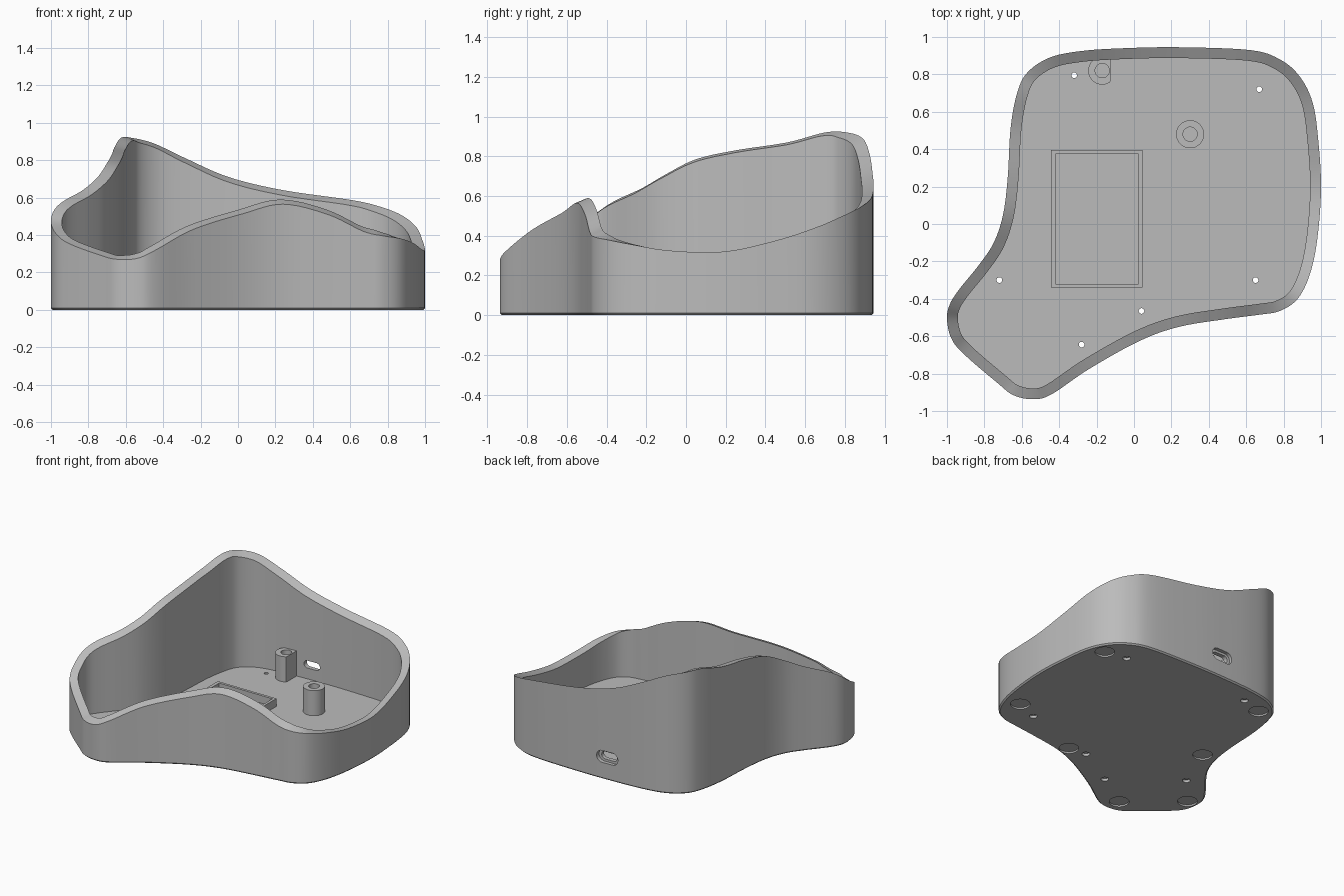
import bpy, bmesh
from math import cos, sin, pi
from mathutils import Vector

if "Cube" in bpy.data.objects:
    bpy.data.objects.remove(bpy.data.objects["Cube"])

WALL = 0.058
FLOOR = 0.06
STEPS = 6

grey = bpy.data.materials.new("plain grey")
grey.use_nodes = True
colour = (0.5, 0.5, 0.5, 1)
grey.diffuse_color = colour
grey.node_tree.nodes["Principled BSDF"].inputs["Base Color"].default_value = colour


def loft(name, rings):
    """Skin a stack of equal closed rings and cap both ends."""
    bm = bmesh.new()
    loops = [[bm.verts.new(p) for p in ring] for ring in rings]
    count = len(loops[0])
    for low, high in zip(loops, loops[1:]):
        for i in range(count):
            j = (i + 1) % count
            bm.faces.new((low[i], low[j], high[j], high[i]))
    bm.faces.new(loops[0][::-1])
    bm.faces.new(loops[-1])
    bmesh.ops.recalc_face_normals(bm, faces=bm.faces)
    mesh = bpy.data.meshes.new(name)
    bm.to_mesh(mesh)
    bm.free()
    mesh.materials.append(grey)
    part = bpy.data.objects.new(name, mesh)
    bpy.context.collection.objects.link(part)
    return part


def activate(part):
    bpy.ops.object.select_all(action="DESELECT")
    part.select_set(True)
    bpy.context.view_layer.objects.active = part


def smooth(part):
    activate(part)
    bpy.ops.object.shade_smooth_by_angle(angle=pi / 6)


def circle(x, y, z, radius, flat=1.0, sides=32):
    """Horizontal ring, optionally cut flat on its +x side."""
    return [(x + min(radius * cos(2 * pi * i / sides), flat),
             y + radius * sin(2 * pi * i / sides), z) for i in range(sides)]


def stadium(x, y, z, half, radius, sides=32):
    """Upright slot outline facing the back."""
    ring = []
    for i in range(sides):
        a = 2 * pi * (i + 0.5) / sides
        side = half if cos(a) > 0 else -half
        ring.append((x + side + radius * cos(a), y, z + radius * sin(a)))
    return ring


def rectangle(x0, x1, y0, y1, z):
    return [(x0, y0, z), (x1, y0, z), (x1, y1, z), (x0, y1, z)]


def cut(part, cutter):
    cutter.hide_render = True
    activate(part)
    mod = part.modifiers.new("cut", "BOOLEAN")
    mod.operation = "DIFFERENCE"
    mod.solver = "EXACT"
    mod.object = cutter
    bpy.ops.object.modifier_apply(modifier=mod.name)
    bpy.data.objects.remove(cutter)


# Wall path, counter-clockwise: x, y and rim height in hundredths
path = [Vector(p) / 100 for p in (
    (24, 94.5, 64), (-5, 94, 71), (-28, 92.5, 81), (-45, 89, 89), (-57, 81, 92),
    (-62.5, 70, 92), (-66, 51, 87), (-67.5, 25, 83), (-70, 5, 78.5),
    (-75, -10, 71), (-83, -22, 64), (-93.5, -35, 58), (-98.5, -43, 53),
    (-100, -51, 47), (-97.5, -61.5, 41), (-90.5, -70, 35.5), (-73, -85, 29),
    (-64.5, -91.5, 27), (-54, -93.7, 27.5), (-44, -91, 32), (-24, -77.5, 43),
    (3, -62.5, 51.5), (24, -55, 56.5), (48, -51, 51), (67, -48.5, 42),
    (78, -46.5, 39.5), (87.5, -40, 38), (94, -27, 35.5), (98, -8, 32.5),
    (100, 19, 32), (98.5, 45, 37.5), (95.5, 65, 44), (88.5, 79, 50),
    (78, 88, 54.5), (62, 93, 58.5))]

# Catmull-Rom smoothing of the wall path
outline = []
for i in range(len(path)):
    a, b, c, d = (path[(i + k) % len(path)] for k in (-1, 0, 1, 2))
    for s in range(STEPS):
        t = s / STEPS
        outline.append(b + (c - a) * t / 2 + (2 * a - 5 * b + 4 * c - d) * t * t / 2
                       + (3 * b - a - 3 * c + d) * t ** 3 / 2)

normals = []
for i in range(len(outline)):
    along = outline[(i + 1) % len(outline)] - outline[i - 1]
    normals.append(Vector((along.y, -along.x, 0)).normalized())


def wall_ring(inset, z):
    return [Vector((p.x, p.y, z)) - n * inset for p, n in zip(outline, normals)]


# Hollow case: chamfered base, flowing rim that dips inwards, flat floor
inner_rim = [p - n * WALL + Vector((0, 0, -0.028 * n.y - 0.01 * abs(n.x)))
             for p, n in zip(outline, normals)]
case = loft("case_shell", [wall_ring(0.01, 0), wall_ring(0, 0.01), outline,
                           inner_rim, wall_ring(WALL, FLOOR)])

# Screw holes with counterbores underneath
for x, y in ((-0.32, 0.795), (0.67, 0.72), (0.65, -0.3),
             (0.04, -0.465), (-0.28, -0.645), (-0.72, -0.3)):
    cut(case, loft("counterbore", [circle(x, y, z, 0.027) for z in (-0.1, 0.02)]))
    cut(case, loft("screw_hole", [circle(x, y, z, 0.015) for z in (-0.1, 0.1)]))

# Round recesses for the feet
for x, y in ((0.84, 0.69), (0.825, -0.23), (0.18, -0.48), (-0.555, -0.82),
             (-0.91, -0.515), (-0.58, 0.04), (-0.49, 0.745)):
    cut(case, loft("foot_recess", [circle(x, y, z, 0.068) for z in (-0.1, 0.012)]))

# Cable port through the back wall, with a wider outer recess
cut(case, loft("port_recess", [stadium(0, y, 0.17, 0.042, 0.045) for y in (0.915, 1.1)]))
cut(case, loft("port_hole", [stadium(0, y, 0.17, 0.037, 0.028) for y in (0.8, 1.1)]))
smooth(case)


# Hollow mounting posts
def post(name, x, y, flat):
    rings = [(0.05, 0.075, flat), (0.25, 0.075, flat), (0.25, 0.038, 1), (0.1, 0.038, 1)]
    smooth(loft(name, [circle(x, y, z, r, f) for z, r, f in rings]))


post("centre_post", 0.3, 0.48, 1)
post("back_post", -0.17, 0.82, 0.045)

# Low-walled tray on the floor
loft("battery_tray", [rectangle(-0.445, 0.045, -0.34, 0.395, 0.05),
                      rectangle(-0.445, 0.045, -0.34, 0.395, 0.12),
                      rectangle(-0.42, 0.025, -0.32, 0.375, 0.12),
                      rectangle(-0.42, 0.025, -0.32, 0.375, 0.062)])
